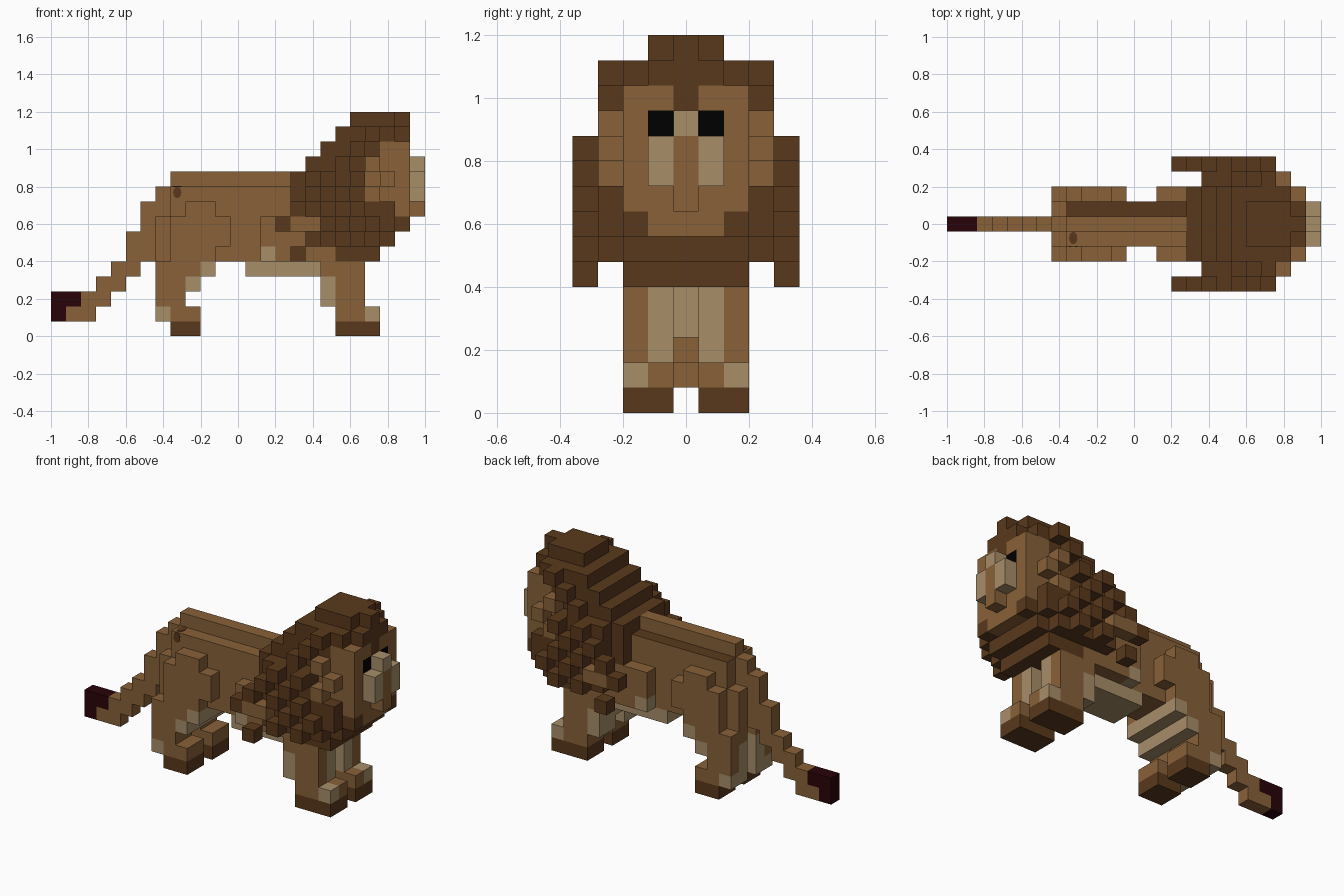
import bpy
import bmesh
from mathutils import Matrix, Vector

if "Cube" in bpy.data.objects:
    bpy.data.objects.remove(bpy.data.objects["Cube"], do_unlink=True)

UNIT = 0.08
FRONT, UP = (1, 0, 0), (0, 0, 1)


def linear(value):
    c = value / 255
    return c / 12.92 if c < 0.04045 else ((c + 0.055) / 1.055) ** 2.4


def make_material(name, *rgb):
    mat = bpy.data.materials.new(name)
    mat.use_nodes = True
    color = [linear(v) for v in rgb] + [1]
    mat.diffuse_color = color
    shader = mat.node_tree.nodes["Principled BSDF"]
    shader.inputs["Base Color"].default_value = color
    shader.inputs["Roughness"].default_value = 1
    return mat


materials = [
    make_material("tan_fur", 136, 97, 56),
    make_material("dark_mane", 90, 57, 28),
    make_material("cream_fur", 167, 141, 105),
    make_material("maroon_tail_tip", 40, 3, 8),
    make_material("eye_black", 0, 0, 0),
]
TAN, DARK, CREAM, MAROON, BLACK = range(len(materials))

cells = {}        # cell -> (part name, colour)
face_paint = {}   # (cell, direction) -> colour


def block(part, color, x, y, z, staggered=False):
    """Fill a range of unit cubes, mirrored across the middle plane."""
    for i in range(x[0], x[1] + 1):
        for j in range(y[0], y[1] + 1):
            for k in range(z[0], z[1] + 1):
                if staggered and (i + k) % 2:
                    continue
                for side in (j, -j):
                    cells[i, side, k] = (part, color)


# Torso with a raised spine and a narrowing rump
block("torso", TAN, x=(8, 18), y=(0, 1), z=(5, 9))
block("torso", TAN, x=(8, 16), y=(0, 0), z=(10, 10))
block("torso", TAN, x=(7, 7), y=(0, 0), z=(5, 9))
block("torso", TAN, x=(7, 7), y=(1, 1), z=(5, 7))
block("belly", CREAM, x=(13, 17), y=(0, 1), z=(4, 4))
block("belly", CREAM, x=(18, 18), y=(0, 0), z=(3, 4))
for i in range(8, 16):
    face_paint[(i, 1, 9), UP] = DARK

# Tail stepping down to a coloured tip
block("tail", TAN, x=(6, 6), y=(0, 0), z=(5, 8))
block("tail", TAN, x=(5, 5), y=(0, 0), z=(4, 6))
block("tail", TAN, x=(4, 4), y=(0, 0), z=(3, 4))
block("tail", TAN, x=(3, 3), y=(0, 0), z=(2, 3))
block("tail", TAN, x=(1, 2), y=(0, 0), z=(1, 2))
block("tail", MAROON, x=(0, 1), y=(0, 0), z=(2, 2))
block("tail", MAROON, x=(0, 0), y=(0, 0), z=(1, 1))

# Hind legs: rounded thigh, shin, heel and paw
block("hind_legs", TAN, x=(7, 7), y=(2, 2), z=(2, 4))
block("hind_legs", TAN, x=(8, 8), y=(2, 2), z=(2, 7))
block("hind_legs", TAN, x=(9, 10), y=(2, 2), z=(5, 8))
block("hind_legs", TAN, x=(11, 11), y=(2, 2), z=(6, 7))
block("hind_legs", TAN, x=(7, 9), y=(1, 2), z=(4, 4))
block("hind_legs", TAN, x=(8, 9), y=(1, 2), z=(1, 1))
block("hind_legs", TAN, x=(8, 8), y=(1, 1), z=(2, 3))
block("hind_legs", CREAM, x=(7, 7), y=(1, 1), z=(2, 3))
block("hind_legs", CREAM, x=(7, 7), y=(1, 2), z=(1, 1))
block("hind_legs", CREAM, x=(9, 9), y=(0, 2), z=(3, 3))
block("hind_legs", CREAM, x=(10, 10), y=(0, 2), z=(4, 4))
block("hind_paws", DARK, x=(8, 9), y=(1, 2), z=(0, 0))

# Front legs: shoulder, shin and paw
block("front_legs", TAN, x=(14, 20), y=(2, 2), z=(5, 7))
block("front_legs", CREAM, x=(14, 14), y=(2, 2), z=(5, 5))
block("front_legs", TAN, x=(18, 20), y=(1, 2), z=(4, 4))
block("front_legs", TAN, x=(19, 20), y=(1, 2), z=(1, 3))
block("front_legs", CREAM, x=(18, 18), y=(1, 2), z=(2, 3))
block("front_legs", CREAM, x=(20, 20), y=(1, 1), z=(2, 4))
block("front_legs", CREAM, x=(21, 21), y=(2, 2), z=(1, 1))
block("front_legs", TAN, x=(21, 21), y=(1, 1), z=(1, 1))
block("front_paws", DARK, x=(19, 21), y=(1, 2), z=(0, 0))

# Mane core: each row starts further forward as it rises
for k in range(5, 15):
    back = max(16, k + 6)
    chest = min(23, k + 16)
    block("mane", DARK, x=(back, chest), y=(0, 0), z=(k, k))
    block("mane", DARK, x=(back, chest if k < 14 else 22), y=(1, 1), z=(k, k))
    if k < 14:
        start = 19 if k < 6 else 17 if k < 7 else back
        block("mane", DARK, x=(start, min(chest, 23 if k < 13 else 22)), y=(2, 2), z=(k, k))
    if 5 < k < 14:
        end = 20 if 8 < k < 12 else 22 if 6 < k < 9 else 21
        block("mane", DARK, x=(min(back + 1, 20), end), y=(3, 3), z=(k, k), staggered=k > 10)

# Shoulder fur left showing below the mane
block("front_legs", TAN, x=(16, 17), y=(2, 2), z=(6, 7))

# Outer mane: staggered tufts of hair
tuft_rows = {10: (18, 20), 9: (17, 20), 8: (16, 21), 7: (18, 21), 6: (17, 20)}
for k, span in tuft_rows.items():
    block("mane_tufts", DARK, x=span, y=(4, 4), z=(k, k), staggered=True)
block("mane_tufts", DARK, x=(15, 15), y=(4, 4), z=(7, 7))
block("mane_tufts", TAN, x=(16, 17), y=(4, 4), z=(7, 7))
block("mane_tufts", DARK, x=(16, 16), y=(4, 4), z=(5, 5))

# Face set into the mane, with staggered cheeks
block("face", TAN, x=(21, 22), y=(3, 3), z=(9, 11), staggered=True)
block("face", TAN, x=(21, 23), y=(2, 2), z=(9, 11))
block("face", TAN, x=(22, 23), y=(2, 2), z=(8, 12))
block("face", TAN, x=(23, 23), y=(1, 1), z=(7, 12))
block("face", TAN, x=(23, 23), y=(0, 0), z=(7, 11))
block("eyes", BLACK, x=(23, 23), y=(1, 1), z=(11, 11))
block("muzzle", TAN, x=(24, 24), y=(0, 0), z=(8, 8))
block("muzzle", CREAM, x=(24, 24), y=(0, 1), z=(9, 10))
block("muzzle", CREAM, x=(24, 24), y=(0, 0), z=(11, 11))
for k in (9, 10):
    face_paint[(24, 0, k), FRONT] = TAN


def finish(name, bm):
    mesh = bpy.data.meshes.new(name)
    bm.to_mesh(mesh)
    bm.free()
    for mat in materials:
        mesh.materials.append(mat)
    obj = bpy.data.objects.new(name, mesh)
    bpy.context.collection.objects.link(obj)


def build_part(part):
    """Skin the exposed sides of one part and merge its flat areas."""
    bm = bmesh.new()
    for cell, (owner, color) in cells.items():
        if owner != part:
            continue
        center = Vector((cell[0] - 12, cell[1], cell[2] + 0.5)) * UNIT
        for axis in range(3):
            for sign in (1, -1):
                step = [0, 0, 0]
                step[axis] = sign
                if tuple(a + b for a, b in zip(cell, step)) in cells:
                    continue
                normal = Vector(step)
                u = Vector([step[2], step[0], step[1]])
                v = normal.cross(u)
                corners = [u + v, v - u, -u - v, u - v]
                face = bm.faces.new([bm.verts.new(center + (normal + c) * UNIT / 2) for c in corners])
                face.material_index = face_paint.get((cell, tuple(step)), color)
    # Merge along each cube's own winding, so touching corners stay outward
    bmesh.ops.remove_doubles(bm, verts=bm.verts[:], dist=UNIT / 100)
    bmesh.ops.dissolve_limit(bm, angle_limit=0.01, verts=bm.verts[:], edges=bm.edges[:],
                             delimit={'MATERIAL'})
    finish(part, bm)


for part in sorted({owner for owner, color in cells.values()}):
    build_part(part)


def spot(name, location, stretch, rotation):
    """Thin oval marking lying on the fur."""
    bm = bmesh.new()
    place = Matrix.Translation(location) @ rotation @ Matrix.Diagonal((*stretch, 1, 1))
    bmesh.ops.create_cone(bm, cap_ends=True, segments=12, radius1=1, radius2=1,
                          depth=0.006, matrix=place)
    for face in bm.faces:
        face.material_index = DARK
    finish(name, bm)


# Dark marking on the right side of the rump
spot("flank_spot", (-0.325, -0.12, 0.768), (0.022, 0.03), Matrix.Rotation(1.5708, 4, 'X'))
spot("back_spot", (-0.325, -0.075, 0.8), (0.022, 0.034), Matrix.Identity(4))
